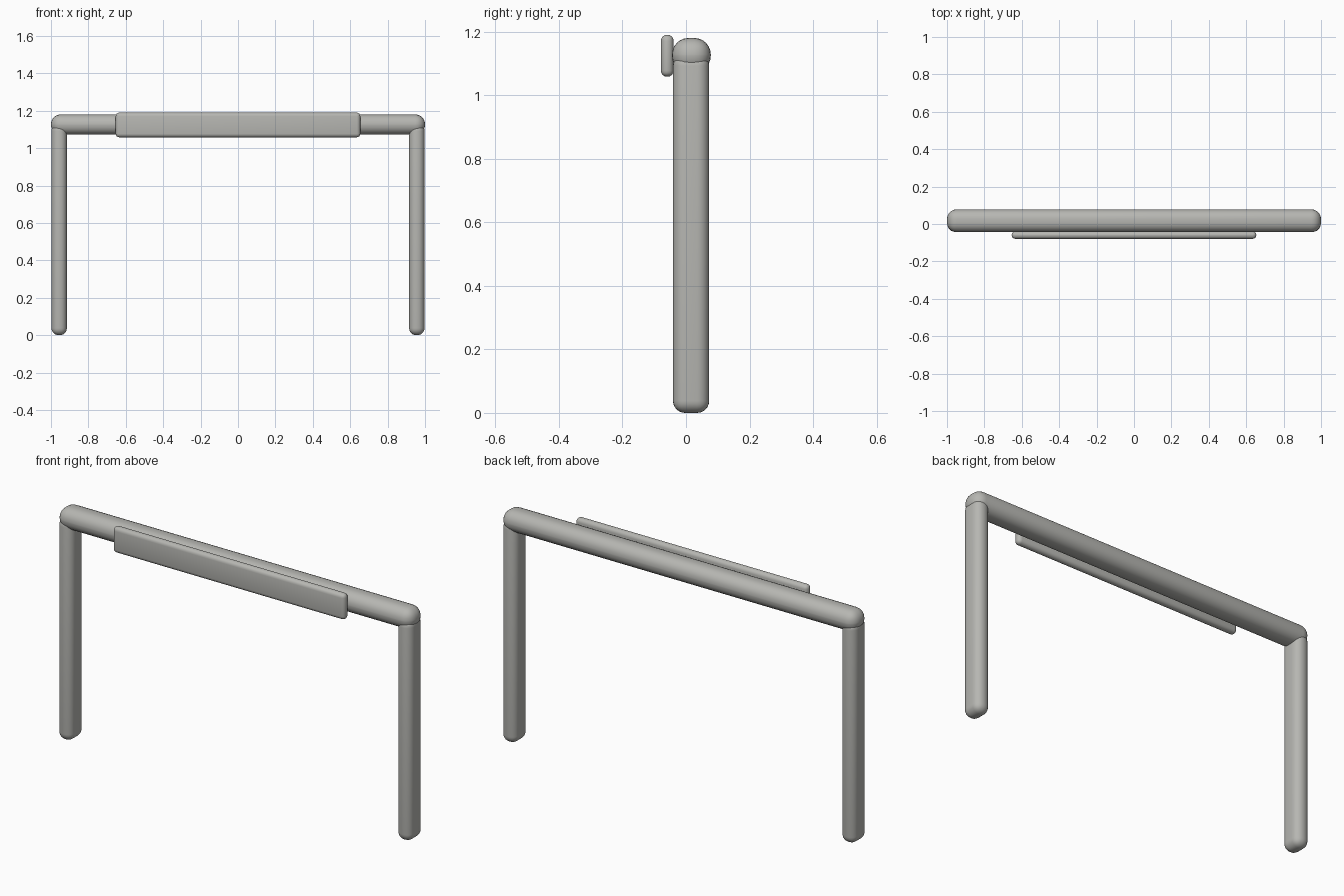
import bpy
import bmesh
import math

cube = bpy.data.objects.get("Cube")
if cube:
    bpy.data.objects.remove(cube, do_unlink=True)

grey = bpy.data.materials.new("warm_grey")
grey.use_nodes = True
colour = (0.47, 0.47, 0.445, 1.0)
grey.diffuse_color = colour
bsdf = next(n for n in grey.node_tree.nodes if n.type == 'BSDF_PRINCIPLED')
bsdf.inputs["Base Color"].default_value = colour


def rounded_box(name, low, high, radius, segments=6):
    """Box between two corners with all edges rounded and smooth shaded."""
    bm = bmesh.new()
    bmesh.ops.create_cube(bm, size=1)
    for v in bm.verts:
        for i in range(3):
            v.co[i] = low[i] if v.co[i] < 0 else high[i]
    bmesh.ops.bevel(bm, geom=bm.edges[:], offset=radius, segments=segments,
                    profile=0.5, affect='EDGES')
    mesh = bpy.data.meshes.new(name)
    bm.to_mesh(mesh)
    bm.free()
    mesh.materials.append(grey)
    obj = bpy.data.objects.new(name, mesh)
    bpy.context.collection.objects.link(obj)
    bpy.ops.object.select_all(action='DESELECT')
    obj.select_set(True)
    bpy.context.view_layer.objects.active = obj
    bpy.ops.object.shade_smooth_by_angle(angle=math.radians(40))
    return obj


# Horizontal rail with rounded ends
rounded_box("top_rail", (-1, -0.044, 1.072), (1, 0.078, 1.18), 0.052)

# Upright legs, tucked into the rail
for side, x in (("left", 0.956), ("right", -0.956)):
    rounded_box(side + "_leg", (x - 0.041, -0.041, 0), (x + 0.041, 0.073, 1.13), 0.038)

# Flat board on the front of the rail
rounded_box("front_board", (-0.654, -0.079, 1.058), (0.654, -0.039, 1.19), 0.019, 4)
